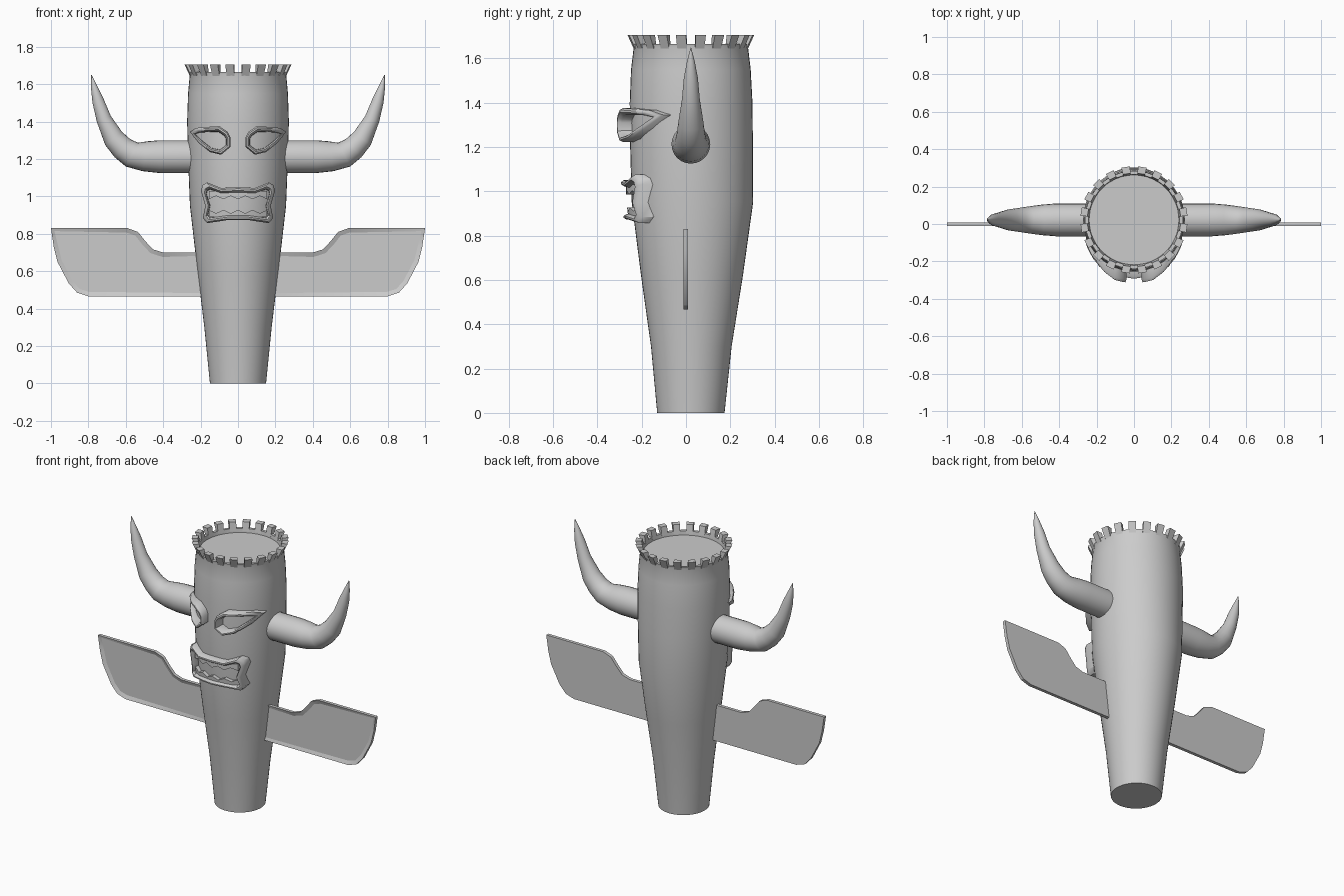
import bpy, bmesh
from math import sin, cos, pi, sqrt

if "Cube" in bpy.data.objects:
    bpy.data.objects.remove(bpy.data.objects["Cube"])

# body stations: z, x radius, y radius, y centre
BODY = [(0, .15, .152, .022), (.3, .18, .182, .024), (.62, .219, .23, .027),
        (.95, .257, .274, .029), (1.2, .267, .277, .025), (1.4, .272, .277, .023),
        (1.55, .267, .27, .022), (1.65, .258, .258, .022)]


def body_at(z):
    for a, b in zip(BODY, BODY[1:]):
        if z <= b[0]:
            t = (z - a[0]) / (b[0] - a[0])
            return [p + (q - p) * t for p, q in zip(a, b)][1:]
    return BODY[-1][1:]


def on_body(x, z, off):
    """Point of the front of the body, lifted by off."""
    rx, ry, cy = body_at(z)
    return (x, cy - (ry + off) * sqrt(max(.12, 1 - (x / (rx + off)) ** 2)), z)


def make(name, verts, faces, angle=35):
    me = bpy.data.meshes.new(name)
    me.from_pydata(verts, [], faces)
    bm = bmesh.new()
    bm.from_mesh(me)
    bmesh.ops.recalc_face_normals(bm, faces=bm.faces)
    bm.to_mesh(me)
    bm.free()
    ob = bpy.data.objects.new(name, me)
    bpy.context.collection.objects.link(ob)
    bpy.ops.object.select_all(action='DESELECT')
    ob.select_set(True)
    bpy.context.view_layer.objects.active = ob
    bpy.ops.object.shade_smooth_by_angle(angle=angle * pi / 180)
    return ob


def loft(name, rings, cyclic=False, angle=35):
    """Skin equal rings of points; capped unless cyclic."""
    n, m = len(rings[0]), len(rings)
    faces = [(i * n + j, i * n + (j + 1) % n, (i + 1) % m * n + (j + 1) % n, (i + 1) % m * n + j)
             for i in range(m if cyclic else m - 1) for j in range(n)]
    if not cyclic:
        faces += [tuple(range(n)), tuple(range((m - 1) * n, m * n))]
    return make(name, [p for r in rings for p in r], faces, angle)


def circle(z, rx, ry, cy, n=48):
    return [(rx * cos(2 * pi * k / n), cy + ry * sin(2 * pi * k / n), z) for k in range(n)]


# body with a shallow recess in its top
loft("body", [circle(*s) for s in BODY] + [circle(1.665, .262, .262, .022),
     circle(1.665, .243, .243, .022), circle(1.64, .24, .24, .022)])

# crown of flared teeth
verts, faces, N = [], [], 20
for k in range(N):
    o = len(verts)
    for r, z in ((.24, 1.65), (.259, 1.645), (.287, 1.706), (.25, 1.706)):
        for s in (-1, 1):
            a = 2 * pi * (k + .5) / N + s * pi / N * .52
            verts.append((r * cos(a), .022 + r * sin(a), z))
    faces += [tuple(o + i for i in f) for f in ((0, 2, 4, 6), (1, 3, 5, 7), (0, 1, 3, 2),
              (2, 3, 5, 4), (4, 5, 7, 6), (6, 7, 1, 0))]
make("crown_teeth", verts, faces, 20)

# horn: outer and inner edge of each cross-section, in x and z
HORN = [((.2, 1.125), (.2, 1.30)), ((.42, 1.125), (.42, 1.30)), ((.51, 1.135), (.48, 1.295)),
        ((.60, 1.16), (.535, 1.287)), ((.66, 1.21), (.575, 1.305)), ((.71, 1.275), (.62, 1.345)),
        ((.755, 1.40), (.68, 1.43)), ((.778, 1.50), (.72, 1.525)), ((.786, 1.58), (.752, 1.59)),
        ((.785, 1.648), (.782, 1.648))]
# wing outline
WING = [(.15, .70), (.40, .70), (.455, .717), (.495, .76), (.535, .81), (.59, .83), (1, .83),
        (.985, .73), (.965, .65), (.905, .535), (.86, .485), (.80, .466), (.15, .466)]
# eye socket outer and inner outlines
EYE = [(.257, 1.345), (.225, 1.366), (.16, 1.372), (.10, 1.376), (.055, 1.345), (.04, 1.315),
       (.04, 1.265), (.09, 1.223), (.15, 1.237), (.21, 1.285)]
EYE_IN = [(.232, 1.335), (.205, 1.343), (.155, 1.346), (.105, 1.347), (.072, 1.325), (.062, 1.31),
          (.062, 1.274), (.096, 1.248), (.143, 1.258), (.19, 1.295)]


def rim(name, outer, inner, height):
    """Rounded raised ring between two outlines on the front of the body."""
    rings = []
    for (x, z), (u, w) in zip(outer, inner):
        h = height(abs(x))
        rings.append([on_body(x + (u - x) * t, z + (w - z) * t, f)
                      for t, f in ((0, -.012), (0, h * .75), (.3, h), (.65, h), (1, h * .7), (1.1, -.012))])
    loft(name, rings, True, 40)


for side, s in (("right", 1), ("left", -1)):
    rings = []
    for (ax, az), (bx, bz) in HORN:
        cx, cz, ux, uz = (ax + bx) / 2, (az + bz) / 2, (ax - bx) / 2, (az - bz) / 2
        r = sqrt(ux * ux + uz * uz)
        rings.append([(s * (cx + ux * cos(a)), .022 + r * sin(a), cz + uz * cos(a))
                      for a in (2 * pi * k / 24 for k in range(24))])
    loft("horn_" + side, rings, angle=50)

    # wing plate with a raised border on the front
    wing = loft("wing_" + side, [[(s * x, y, z) for x, z in WING] for y in (-.012, .009)], angle=20)
    bm = bmesh.new()
    bm.from_mesh(wing.data)
    front = [f for f in bm.faces if f.normal.y < -.9]
    bmesh.ops.inset_region(bm, faces=front, thickness=.024, depth=0)
    for v in {v for f in front for v in f.verts}:
        v.co.y += .009
    bm.to_mesh(wing.data)
    bm.free()

    rim("eye_rim_" + side, [(s * x, z) for x, z in EYE], [(s * x, z) for x, z in EYE_IN],
        lambda x: .062 if x < .1 else .062 - (x - .1) * .27)


def mirrored(half):
    return half + [(-x, z) for x, z in half[-2:0:-1]]


# mouth lips
LIP = [(0, 1.05), (.09, 1.045), (.165, 1.075), (.19, 1.06), (.198, 1.03), (.175, .95),
       (.188, .885), (.165, .857), (.06, .873), (0, .873)]
LIP_IN = [(0, 1.022), (.09, 1.018), (.15, 1.04), (.166, 1.032), (.17, 1.015), (.15, .95),
          (.162, .9), (.15, .885), (.06, .897), (0, .897)]
rim("mouth_rim", mirrored(LIP), mirrored(LIP_IN), lambda x: .045)

# zigzag teeth rows
for name, root, tip, d in (("upper_teeth", 1.03, .985, .018), ("lower_teeth", .89, .928, -.018)):
    rings = []
    for k in range(-4, 5):
        x, z = k * .039, tip + (d if k % 2 else 0)
        rings.append([on_body(x, root, -.01), on_body(x, root, .024),
                      on_body(x, z, .024), on_body(x, z, -.01)])
    loft(name, rings, angle=20)
